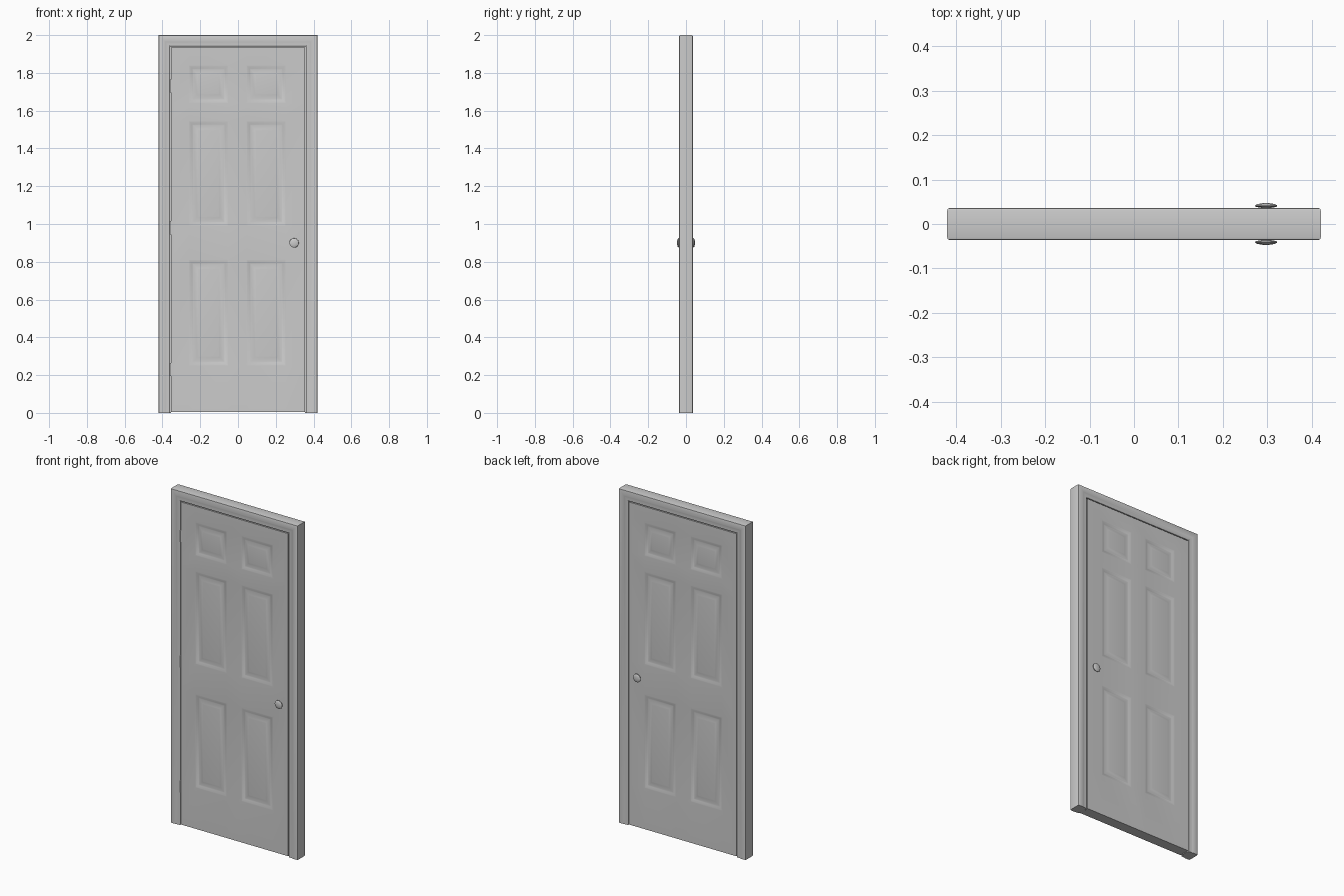
import bpy, bmesh, math
from mathutils import Vector, Matrix

if "Cube" in bpy.data.objects:
    bpy.data.objects.remove(bpy.data.objects["Cube"])


def finish(name, bm, angle=30):
    bmesh.ops.recalc_face_normals(bm, faces=bm.faces[:])
    me = bpy.data.meshes.new(name)
    bm.to_mesh(me)
    bm.free()
    ob = bpy.data.objects.new(name, me)
    bpy.context.collection.objects.link(ob)
    bpy.ops.object.select_all(action='DESELECT')
    ob.select_set(True)
    bpy.context.view_layer.objects.active = ob
    bpy.ops.object.shade_smooth_by_angle(angle=math.radians(angle))
    return ob


# Door frame: one moulded profile (inset from the outer edge, y) swept round three sides
half = [(0.0, 0.030), (0.0015, 0.0345), (0.006, 0.036), (0.030, 0.036),
        (0.036, 0.0345), (0.042, 0.0335), (0.056, 0.0335), (0.060, 0.031),
        (0.060, 0.018), (0.066, 0.018)]
profile = [(d, -y) for d, y in half] + [(d, y) for d, y in reversed(half)]
bm = bmesh.new()
W, H = 0.42, 2.0
rings = []
for sx, top in ((-1, 0), (-1, 1), (1, 1), (1, 0)):
    rings.append([bm.verts.new((sx * (W - d), y, (H - d) if top else 0))
                  for d, y in profile])
n = len(profile)
for a, b in zip(rings, rings[1:]):
    for i in range(n):
        j = (i + 1) % n
        bm.faces.new((a[i], a[j], b[j], b[i]))
bm.faces.new(rings[0])
bm.faces.new(rings[-1])
finish("door_frame", bm)

# Door leaf: front half with six moulded panels, mirrored to the back
xs = [-0.356, -0.26, -0.052, 0.045, 0.253, 0.354]
zs = [0.004, 0.25, 0.81, 0.99, 1.545, 1.64, 1.84, 1.935]
FACE = -0.0315
bm = bmesh.new()
grid = [[bm.verts.new((x, FACE, z)) for x in xs] for z in zs]
panels = []
for r in range(len(zs) - 1):
    for c in range(len(xs) - 1):
        f = bm.faces.new((grid[r][c], grid[r][c + 1],
                          grid[r + 1][c + 1], grid[r + 1][c]))
        if r % 2 and c % 2:
            panels.append(f)
bm.normal_update()
rim = [e for e in bm.edges if e.is_boundary]
for width, depth in ((0.005, -0.0008), (0.012, -0.0045), (0.006, -0.0007),
                     (0.022, 0.004), (0.006, 0.0006)):
    bmesh.ops.inset_individual(bm, faces=panels, thickness=width, depth=depth,
                               use_even_offset=True)
ext = bmesh.ops.extrude_edge_only(bm, edges=rim)
for v in ext["geom"]:
    if isinstance(v, bmesh.types.BMVert):
        v.co.y = 0
back = bmesh.ops.duplicate(bm, geom=bm.verts[:] + bm.edges[:] + bm.faces[:])
for v in back["geom"]:
    if isinstance(v, bmesh.types.BMVert):
        v.co.y *= -1
bmesh.ops.remove_doubles(bm, verts=bm.verts[:], dist=1e-5)
finish("door_leaf", bm)


# Knobs: lathed flattened handle on a short neck, one on each side
knob = [(0.017, 0.029), (0.017, 0.0335), (0.012, 0.035), (0.012, 0.037),
        (0.022, 0.038), (0.025, 0.040), (0.0245, 0.042), (0.020, 0.0445),
        (0.011, 0.0465), (0.0, 0.047)]
for side, label in ((-1, "front"), (1, "back")):
    bm = bmesh.new()
    vs = [bm.verts.new((0.297 + r, side * y, 0.90)) for r, y in knob]
    es = [bm.edges.new(p) for p in zip(vs, vs[1:])]
    bmesh.ops.spin(bm, geom=vs + es, cent=(0.297, 0, 0.90), axis=(0, 1, 0),
                   angle=math.tau, steps=24, use_merge=False)
    bmesh.ops.remove_doubles(bm, verts=bm.verts[:], dist=1e-5)
    finish(label + "_knob", bm, 40)

# Hinge knuckles in the front gap on the left
for i, z in enumerate((0.23, 0.98, 1.73)):
    bm = bmesh.new()
    bmesh.ops.create_cone(bm, cap_ends=True, segments=12, radius1=0.004,
                          radius2=0.004, depth=0.07,
                          matrix=Matrix.Translation(Vector((-0.358, -0.030, z))))
    finish("hinge_%d" % (i + 1), bm)
